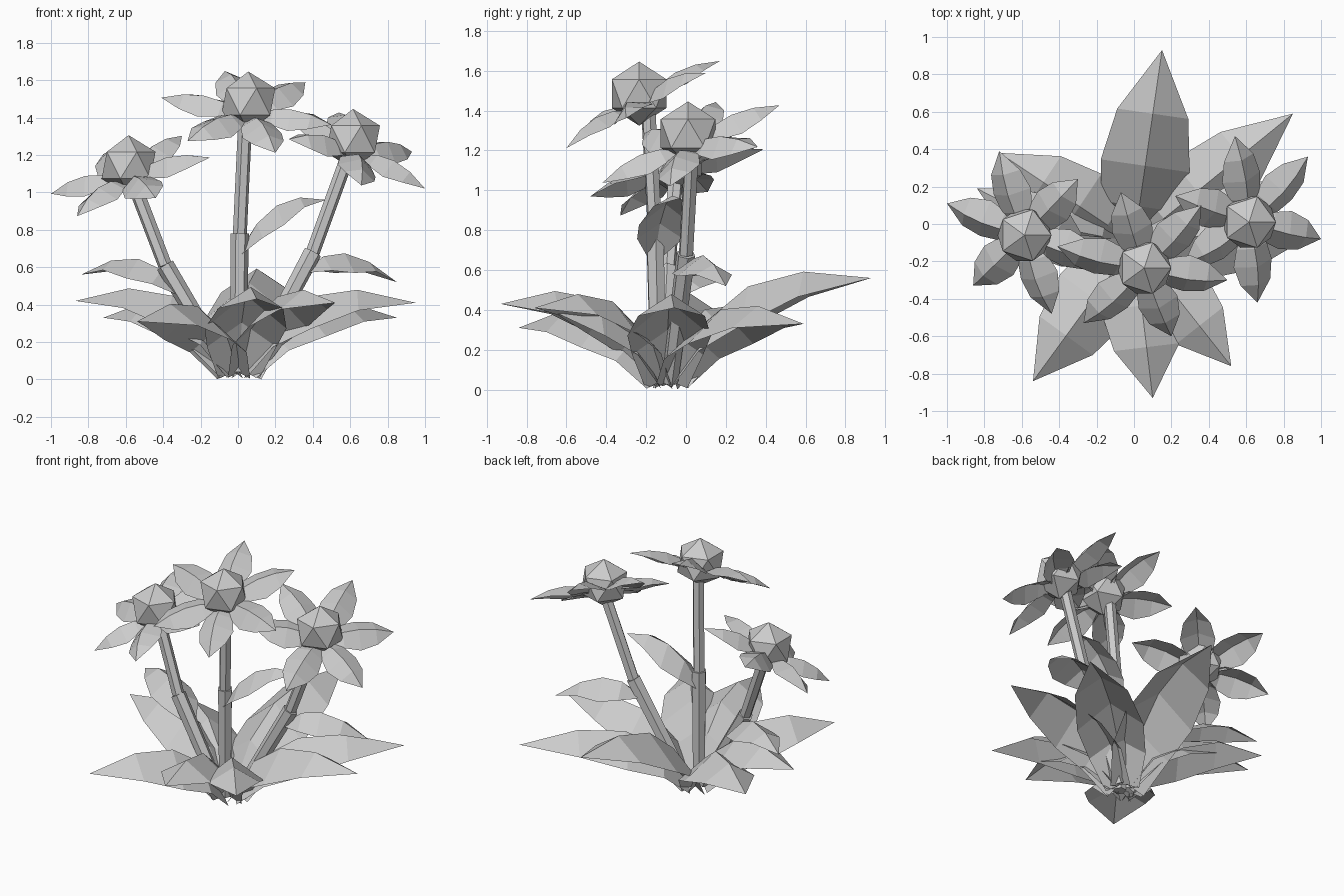
import bpy, bmesh, math
from mathutils import Vector as V

cube = bpy.data.objects.get("Cube")
if cube:
    bpy.data.objects.remove(cube, do_unlink=True)

grey = bpy.data.materials.new("light_grey")
grey.use_nodes = True
COLOUR = (0.6, 0.6, 0.6, 1)
grey.diffuse_color = COLOUR
grey.node_tree.nodes["Principled BSDF"].inputs["Base Color"].default_value = COLOUR


def add_object(name, bm):
    mesh = bpy.data.meshes.new(name)
    bm.to_mesh(mesh)
    bm.free()
    mesh.materials.append(grey)
    obj = bpy.data.objects.new(name, mesh)
    bpy.context.scene.collection.objects.link(obj)


def blade(name, base, tip, up, half, bend, lift, fold, widths):
    """Arched sheet folded along a raised midrib, ending in a point."""
    base, tip, up = V(base), V(tip), V(up).normalized()
    side = (tip - base).cross(up).normalized()
    ctrl = base.lerp(tip, bend)
    ctrl += up * (lift + max(0, (tip - ctrl).dot(up)))
    bm = bmesh.new()
    rows = []
    for i, w in enumerate(widths):
        t = i / len(widths)
        p = base * (1 - t) ** 2 + ctrl * 2 * t * (1 - t) + tip * t * t
        out, drop = side * half * w, up * half * fold * w * w
        rows.append([bm.verts.new(q) for q in (p - out - drop, p, p + out - drop)])
    for a, b in zip(rows, rows[1:]):
        for k in (0, 1):
            bm.faces.new((a[k], b[k], b[k + 1], a[k + 1]))
    end = bm.verts.new(tip)
    for k in (0, 1):
        bm.faces.new((rows[-1][k], end, rows[-1][k + 1]))
    bmesh.ops.recalc_face_normals(bm, faces=bm.faces)
    add_object(name, bm)


def tube(name, a, b, r1, r2):
    a, b = V(a), V(b)
    bm = bmesh.new()
    bmesh.ops.create_cone(bm, cap_ends=True, segments=6, radius1=r1, radius2=r2,
                          depth=(b - a).length)
    turn = (b - a).to_track_quat('Z', 'Y')
    for v in bm.verts:
        v.co = turn @ v.co + (a + b) / 2
    add_object(name, bm)


# Flowers: centre, slope of the petal disc, petal tips seen from above, stem path
FLOWERS = {
    "right": ((-0.585, -0.06, 1.145), (0.37, 0.39),
              [(-1, .11), (-.72, .39), (-.3, .24), (-.15, -.2), (-.44, -.48), (-.86, -.33)],
              [(-.05, -.12, .04), (-.39, -.09, .61), (-.57, -.05, 1.08)]),
    "middle": ((0.055, -0.235, 1.485), (-0.05, 0.55),
               [(-.07, .17), (.36, .1), (.5, -.3), (.2, -.6), (-.27, -.53), (-.41, -.12)],
               [(0, -.14, .04), (.01, -.155, .78), (.04, -.19, 1.42)]),
    "left": ((0.615, 0.01, 1.285), (-0.43, 0.38),
             [(.54, .47), (.93, .36), (1, -.08), (.66, -.42), (.27, -.21), (.22, .15)],
             [(.06, -.08, .04), (.4, 0, .68), (.6, .03, 1.23)]),
}
for name, (c, (sx, sy), tips, path) in FLOWERS.items():
    c = V(c)
    bm = bmesh.new()
    bmesh.ops.create_icosphere(bm, subdivisions=1, radius=0.161)
    bmesh.ops.translate(bm, verts=bm.verts, vec=c)
    add_object(name + "_flower_centre", bm)
    root = c - V((0, 0, 0.065))
    for i, (x, y) in enumerate(tips):
        z = root.z + (x - root.x) * sx + (y - root.y) * sy
        tip = V((x, y, z))
        blade(f"{name}_petal_{i + 1}", root.lerp(tip, 0.1), tip, (-sx, -sy, 1),
              0.11, 0.42, 0.12, 0.65, (.35, .8, 1, .78))
    tube(name + "_lower_stem", path[0], path[1], 0.042, 0.049)
    tube(name + "_upper_stem", path[1], path[2], 0.038, 0.038)

# Ground leaves: tip and half width; the lower the tip, the stronger the arch
LEAVES = [((.15, .93, .56), .24), ((.85, .59, .33), .21), ((.95, -.06, .41), .21),
          ((.52, -.76, .41), .2), ((.1, -.93, .43), .22), ((-.54, -.84, .31), .22),
          ((-.87, .07, .42), .2), ((-.72, .38, .33), .21)]
heart = V((0, -0.1, 0.05))
for i, (tip, half) in enumerate(LEAVES):
    away = V(tip) - heart
    away.z = 0
    blade(f"ground_leaf_{i + 1}", heart + away.normalized() * 0.04, tip, (0, 0, 1),
          half, 0.25, 0.45 - tip[2] / 2, 0.82, (.5, .85, 1, .8))

# Leaves growing from the stems: base, tip and arch height
STEM_LEAVES = {"right": ((-.3, -.09, .46), (-.84, .19, .56), .22),
               "middle": ((.01, -.155, .68), (.47, -.03, .96), .08),
               "left": ((.36, 0, .58), (.85, .2, .52), .24)}
for name, (base, tip, lift) in STEM_LEAVES.items():
    blade(name + "_stem_leaf", base, tip, (0, 0, 1), 0.14, 0.36, lift, 0.75,
          (.3, .85, 1, .7))
